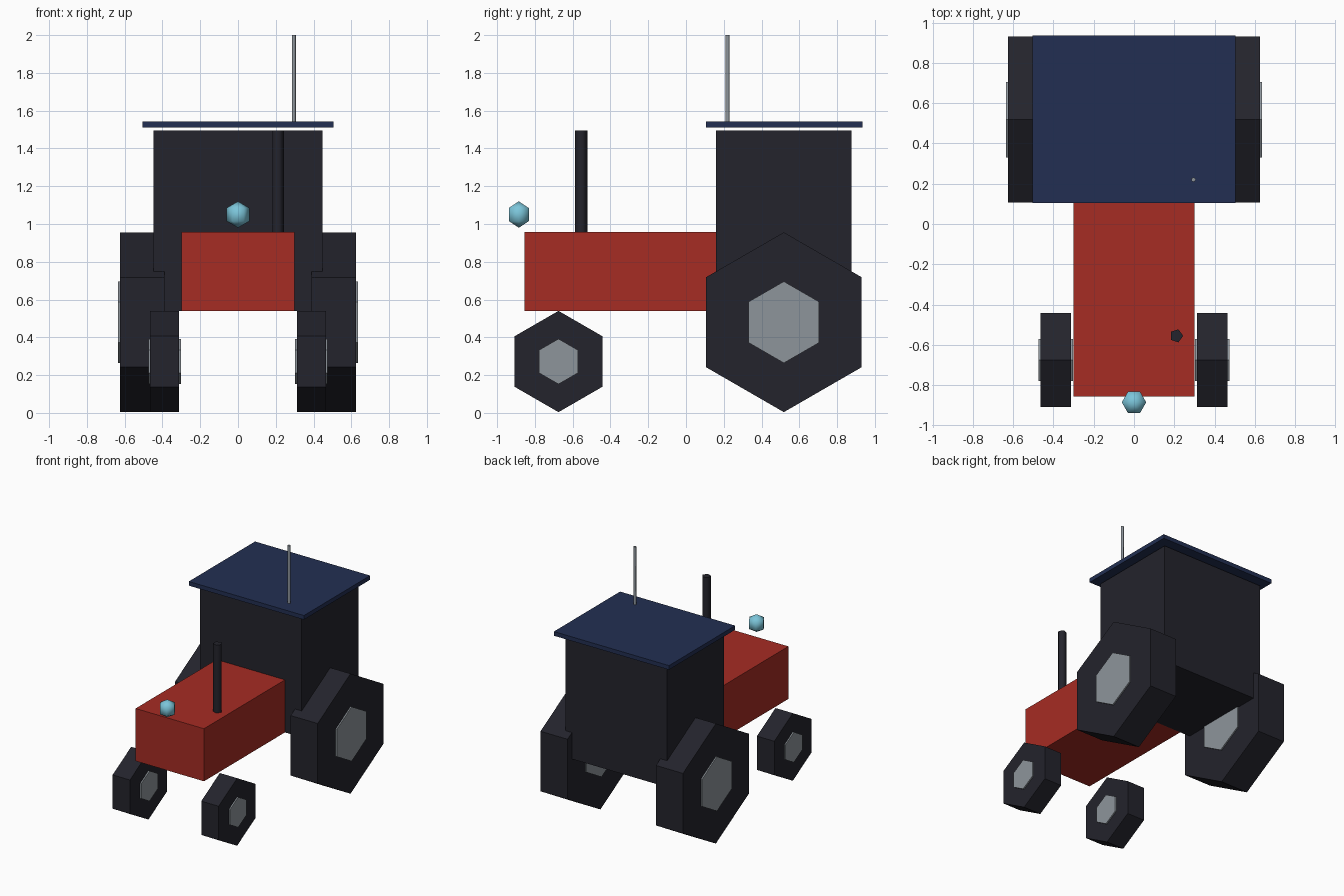
import bpy
from math import pi, radians
from mathutils import Matrix

cube = bpy.data.objects.get("Cube")
if cube:
    bpy.data.objects.remove(cube, do_unlink=True)


def material(name, rgb):
    m = bpy.data.materials.new(name)
    m.use_nodes = True
    m.diffuse_color = (*rgb, 1)
    m.node_tree.nodes["Principled BSDF"].inputs["Base Color"].default_value = (*rgb, 1)
    return m


RED = material("red paint", (0.38, 0.025, 0.017))
DARK = material("charcoal", (0.017, 0.017, 0.025))
NAVY = material("navy roof", (0.016, 0.028, 0.085))
GREY = material("grey metal", (0.27, 0.30, 0.33))
BLUE = material("pale blue lamp", (0.20, 0.56, 0.70))


def finish(name, mat):
    ob = bpy.context.object
    ob.name = name
    ob.data.materials.append(mat)
    return ob


def box(name, mat, x, y, z):
    """Box from (low, high) ranges."""
    bpy.ops.mesh.primitive_cube_add(size=1)
    ob = finish(name, mat)
    size = [r[1] - r[0] for r in (x, y, z)]
    mid = [(r[0] + r[1]) / 2 for r in (x, y, z)]
    ob.data.transform(Matrix.Diagonal((*size, 1)))
    ob.location = mid


def rod(name, mat, sides, radius, x, y, z0, z1):
    """Upright rod with one corner facing +x."""
    bpy.ops.mesh.primitive_cylinder_add(vertices=sides, radius=radius, depth=z1 - z0,
                                        location=(x, y, (z0 + z1) / 2))
    ob = finish(name, mat)
    ob.data.transform(Matrix.Rotation(-pi / 2, 4, "Z"))
    bpy.ops.object.shade_smooth_by_angle(angle=radians(75))


def disc(name, mat, radius, x0, x1, y, z):
    """Six-sided disc on the x axis with a corner on top."""
    bpy.ops.mesh.primitive_cylinder_add(vertices=6, radius=radius, depth=x1 - x0,
                                        location=((x0 + x1) / 2, y, z))
    ob = finish(name, mat)
    ob.data.transform(Matrix.Rotation(pi / 2, 4, "Z") @ Matrix.Rotation(pi / 2, 4, "X"))


# Body
box("hood", RED, (-0.30, 0.30), (-0.855, 0.16), (0.54, 0.957))
box("cab", DARK, (-0.447, 0.447), (0.16, 0.875), (0.54, 1.495))
box("roof", NAVY, (-0.505, 0.505), (0.105, 0.935), (1.51, 1.543))

# Wheels: tyre and a hub that shows on both sides
for side, s in (("left", 1), ("right", -1)):
    for place, tyre, hub, x0, x1, y in (("rear", 0.476, 0.216, 0.388, 0.625, 0.518),
                                        ("front", 0.268, 0.12, 0.313, 0.465, -0.675)):
        lo, hi = sorted((s * x0, s * x1))
        disc(f"{place}_{side}_tyre", DARK, tyre, lo, hi, y, tyre + 0.004)
        disc(f"{place}_{side}_hub", GREY, hub, lo - 0.01, hi + 0.01, y, tyre + 0.004)

# Fittings
rod("exhaust", DARK, 5, 0.034, 0.21, -0.555, 0.95, 1.495)
rod("antenna", GREY, 5, 0.012, 0.295, 0.22, 1.54, 2.0)
bpy.ops.mesh.primitive_uv_sphere_add(segments=6, ring_count=3, radius=0.07,
                                     location=(0, -0.885, 1.05))
lamp = finish("lamp", BLUE)
if max(v.co.x for v in lamp.data.vertices) < 0.059:
    lamp.data.transform(Matrix.Rotation(pi / 6, 4, "Z"))
bpy.ops.object.shade_smooth()
